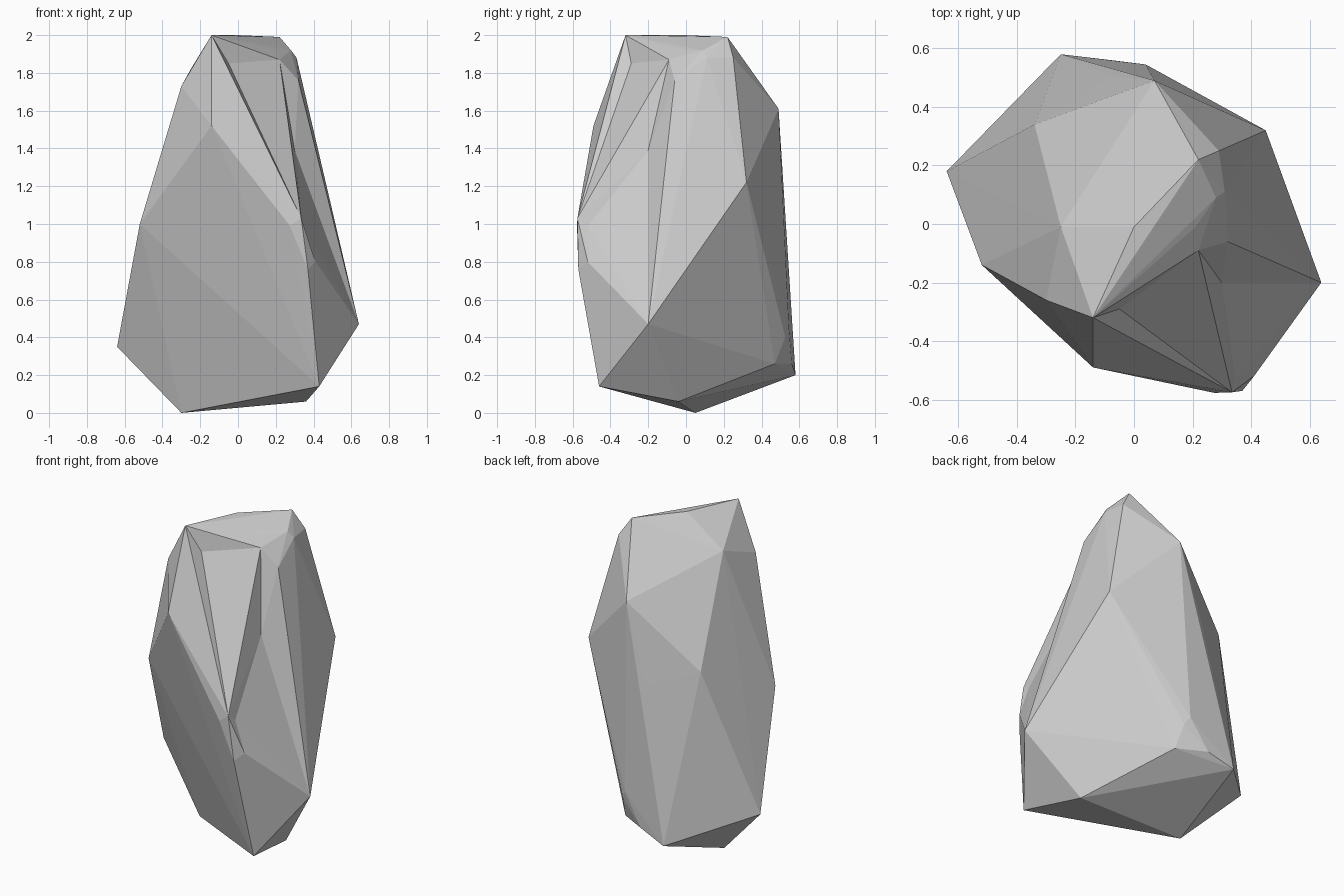
import bpy, bmesh
from mathutils import Vector
from mathutils.geometry import intersect_point_line, closest_point_on_tri

if "Cube" in bpy.data.objects:
    bpy.data.objects.remove(bpy.data.objects["Cube"])

# Corner points of the boulder, by region
CROWN = [(-.14, -.32, 2), (0, -.01, 2), (.22, .22, 1.99), (.29, .25, 1.88),
         (-.05, -.29, 1.85), (.22, -.09, 1.87), (.21, -.01, 1.92), (.28, .09, 1.92),
         (.31, .11, 1.88), (.32, -.06, 1.76), (-.25, -.01, 1.82), (-.30, -.26, 1.73)]
MIDDLE = [(-.14, -.49, 1.52), (-.52, -.14, 1.0), (-.34, .34, 1.22), (.07, .49, 1.61),
          (-.075, .505, 1.13), (.45, .32, 1.22), (.30, -.20, 1.39)]
FRONT_CHIP = [(.335, -.575, 1.03), (.275, -.577, .99), (.37, -.57, .76),
              (.41, -.52, .80), (.345, -.52, .99)]
FOOT = [(-.64, .18, .35), (.64, -.20, .47), (-.30, .05, 0), (.36, -.04, .06),
        (.43, -.46, .14), (-.25, .58, .20)]
BACK_CHIP = [(.04, .545, .45), (.07, .525, .40), (.09, .47, .26), (-.08, .56, .26)]


def edge_gap(e, p):
    a, b = (v.co for v in e.verts)
    q, t = intersect_point_line(p, a, b)
    return (p - a.lerp(b, min(1, max(0, t)))).length


def face_gap(f, p):
    return (p - closest_point_on_tri(p, *[v.co for v in f.verts])).length


def dent(bm, p):
    """Pull the nearest edge or face of the hull in to point p."""
    face = min(bm.faces, key=lambda f: face_gap(f, p))
    edge = min(bm.edges, key=lambda e: edge_gap(e, p))
    if edge_gap(edge, p) < 1.4 * face_gap(face, p) + .01:
        sides = list(edge.link_faces)
        tips = [next(v for v in f.verts if v not in edge.verts) for f in sides]
        new = bmesh.utils.edge_split(edge, edge.verts[0], .5)[1]
        for f, tip in zip(sides, tips):
            bmesh.utils.face_split(f, new, tip)
    else:
        new = bmesh.ops.poke(bm, faces=[face])['verts'][0]
    new.co = p


# Faceted outer hull
bm = bmesh.new()
points = [Vector(p) for p in CROWN + MIDDLE + FRONT_CHIP + FOOT + BACK_CHIP]
verts = [bm.verts.new(p) for p in points]
bmesh.ops.convex_hull(bm, input=verts)
hollow = [v for v in bm.verts if not v.link_faces]
dents = [v.co.copy() for v in hollow]
bmesh.ops.delete(bm, geom=hollow, context='VERTS')
bmesh.ops.triangulate(bm, faces=bm.faces[:])

# Hollows that lie inside the hull
for p in dents:
    dent(bm, p)
bmesh.ops.recalc_face_normals(bm, faces=bm.faces[:])

mesh = bpy.data.meshes.new("boulder")
bm.to_mesh(mesh)
bm.free()
bpy.context.collection.objects.link(bpy.data.objects.new("boulder", mesh))
